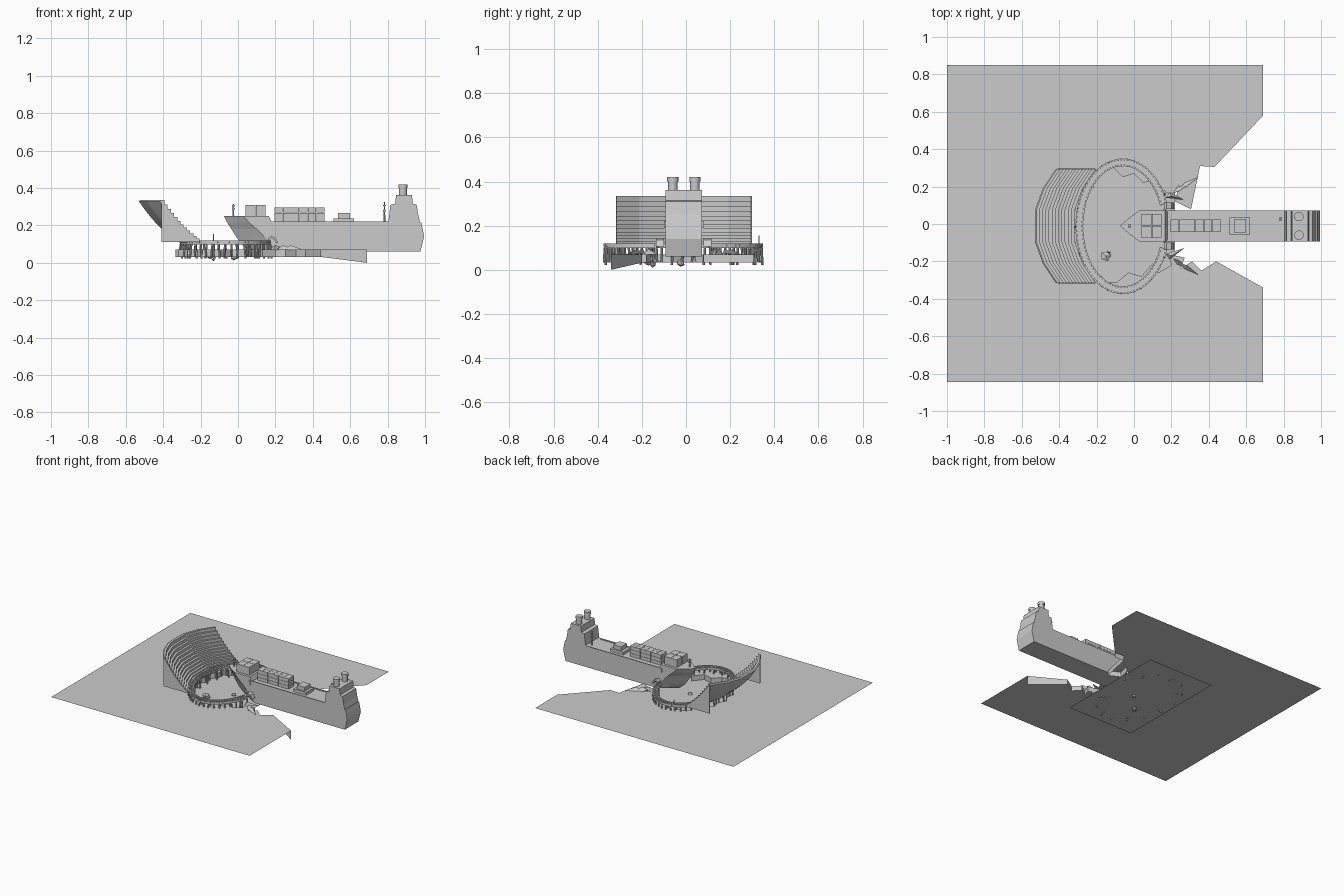
import bpy, bmesh, math, random
from mathutils import Vector

if "Cube" in bpy.data.objects:
    bpy.data.objects.remove(bpy.data.objects["Cube"])
random.seed(4)
YC = -0.01          # ship / arena centre line
ARENA = (-0.06, -0.012)


def make(name, verts, faces, fix=True):
    me = bpy.data.meshes.new(name)
    me.from_pydata(verts, [], faces)
    if fix:
        bm = bmesh.new()
        bm.from_mesh(me)
        bmesh.ops.recalc_face_normals(bm, faces=bm.faces)
        bm.to_mesh(me)
        bm.free()
    ob = bpy.data.objects.new(name, me)
    bpy.context.collection.objects.link(ob)
    return ob


def loft(name, rings):
    n = len(rings[0])
    verts = [p for r in rings for p in r]
    faces = [(k*n+i, k*n+(i+1) % n, (k+1)*n+(i+1) % n, (k+1)*n+i)
             for k in range(len(rings)-1) for i in range(n)]
    faces += [tuple(range(n)), tuple(range((len(rings)-1)*n, len(rings)*n))]
    return make(name, verts, faces)


def extrude_y(name, prof, y0, y1):
    return loft(name, [[(x, y, z) for x, z in prof] for y in (y0, y1)])


def box(name, x0, x1, y0, y1, z0, z1):
    return extrude_y(name, [(x0, z0), (x1, z0), (x1, z1), (x0, z1)], y0, y1)


def cyl(name, x, y, z0, z1, r0, r1=None, n=16, dx=0, dy=0):
    r1 = r0 if r1 is None else r1
    return loft(name, [[(x+ox+r*math.cos(2*math.pi*i/n), y+oy+r*math.sin(2*math.pi*i/n), z)
                        for i in range(n)]
                       for z, r, ox, oy in ((z0, r0, dx, dy), (z1, r1, 0, 0))])


def on_ring(a, rx, ry):
    return ARENA[0]+rx*math.cos(a), ARENA[1]+ry*math.sin(a)


# water sheet with a broken channel and a jagged basin under the arena
south = [(.69, -.34), (.44, -.2), (.36, -.25), (.31, -.2), (.25, -.24), (.27, -.18), (.18, -.16),
         (.2, -.22), (.13, -.26), (.1, -.21), (.04, -.28), (-.03, -.26), (-.09, -.31)]
west = [on_ring(math.radians(d), .245+.03*(k % 2), .32+.02*(k % 2))
        for k, d in enumerate(range(250, 110, -10))]
north = [(-.11, .3), (-.06, .25), (0, .27), (.05, .22), (.12, .24), (.14, .19), (.2, .15), (.24, .21),
         (.22, .12), (.305, .08), (.353, .31), (.43, .305), (.69, .58)]
coast = south+west+north
outer = [(.69, .85), (-1, .85), (-1, -.845), (.69, -.845)]
make("water_sheet", [(x, y, .07) for x, y in coast+outer], [tuple(range(len(coast)+4))], False)

# cliff skirt along the broken edge, deepest at the south-east corner
m = len(coast)-1
verts = [(x, y, .07) for x, y in coast[:m]]
verts += [(x, y, 0.0 if i == 0 else .032) for i, (x, y) in enumerate(coast[:m])]
make("broken_edge_wall", verts, [(i, i+1, m+i+1, m+i) for i in range(m-1)], False)

# basin floor
make("basin_floor", [(-.34, -.44, .032), (.22, -.44, .032), (.22, .44, .032), (-.34, .44, .032)],
     [(0, 1, 2, 3)], False)

# rocks
for x, y, z, r in ((-.15, -.17, .045, .032), (-.02, -.025, .03, .02), (-.13, -.15, .025, .015)):
    bm = bmesh.new()
    bmesh.ops.create_icosphere(bm, subdivisions=1, radius=r)
    for v in bm.verts:
        v.co = v.co*random.uniform(.7, 1.1)+Vector((x, y, z))
    me = bpy.data.meshes.new("rock")
    bm.to_mesh(me)
    bm.free()
    bpy.context.collection.objects.link(bpy.data.objects.new("rock", me))

# ring walkway, open where the ship breaks through
A0, A1, N = math.radians(20), math.radians(340), 80
angs = [A0+(A1-A0)*i/N for i in range(N+1)]


def section(a, ri, ro, z0, z1):
    (xi, yi), (xo, yo) = on_ring(a, .253-ri, .362-ri), on_ring(a, .253-ro, .362-ro)
    return [(xi, yi, z0), (xo, yo, z0), (xo, yo, z1), (xi, yi, z1)]


loft("ring_deck", [section(a, .036, .004, .098, .108) for a in angs])
for r, nm in ((.036, "inner_rail"), (.005, "outer_rail")):
    loft(nm, [section(a, r+.004, r-.004, .106, .119) for a in angs])
for a, b in zip(angs, angs[1:]):
    d = (b-a)*.25
    loft("deck_plank", [section(t, .042, 0, .107, .115) for t in (a+d, b-d)])
for i in range(0, N+1, 2):
    for r in ((.006, .034) if i % 4 else (.006,)):
        x, y = on_ring(angs[i], .253-r, .362-r)
        cyl("pile", x, y, .022 if i % 6 == 0 else .032, .1, .0055, n=8,
            dx=random.uniform(-.008, .008), dy=random.uniform(-.008, .008))
cyl("ring_post", -.13, .33, .11, .155, .003, n=6)

# curled broken deck ends beside the hull
for s in (1, -1):
    strip = [(.165, .112), (.16, .132), (.175, .143), (.2, .135), (.215, .105),
             (.205, .105), (.193, .125), (.177, .132), (.17, .126), (.175, .112)]
    extrude_y("torn_deck", strip, YC+s*.09, YC+s*.125)
    for k in range(3):
        x, y = .17+.04*k, YC+s*(.15+.025*k)
        make("shard", [(x, y, .075), (x+.1, y+s*random.uniform(-.04, .07), .068),
                       (x+.02, y+s*.03, .07), (x+.03, y+s*.01, .095)],
             [(0, 1, 2), (0, 1, 3), (1, 2, 3), (2, 0, 3)])

# curved grandstand: stepped profile swept along a faceted arc
arc = [(0, .295), (-.07, .19), (-.112, .075), (-.112, -.095), (-.07, -.21), (0, -.315)]
ROWS = 12


def slope(t):       # concave rake, steeper at the top
    return -.205-.205*t, .118+.217*(.62*t+.38*t*t)


steps = []
for k in range(ROWS):
    (x0, z0), (x1, z1) = slope(k/ROWS), slope((k+1)/ROWS)
    steps += [(x0, z0), (x0, z1), (x1, z1)]
under = [(x-.008, z-.006) for x, z in reversed(steps[::3]+[slope(1)])]
prof = steps+under
loft("grandstand_tiers", [[(x+dx, y, z) for x, z in prof] for dx, y in arc])
wall = [slope(k/8) for k in range(9)]+[(-.41, .11), (-.205, .11)]
for y in (.295, -.315):
    extrude_y("grandstand_end_wall", wall, y-.003, y+.003)

# ship hull with raked, flared bow
W = .083


def hull_level(z, tip, shoulder, back):
    mid = (tip+shoulder)/2
    return [(tip, YC, z), (mid, YC+W*.55, z), (shoulder, YC+W, z), (back, YC+W, z),
            (back, YC-W, z), (shoulder, YC-W, z), (mid, YC-W*.55, z)]


loft("ship_hull", [hull_level(*l) for l in ((.06, .07, .21, .975), (.10, .02, .18, .985),
                                            (.14, -.01, .14, .995), (.18, -.035, .1, .988),
                                            (.215, -.058, .06, .98))])
loft("forecastle", [hull_level(.215, -.058, .06, .18), hull_level(.25, -.075, .03, .165)])
for s in (1, -1):
    y = YC+s*(W-.004)
    box("bulwark", .17, .8, y-.004, y+.004, .21, .222)
box("forecastle_bulkhead", .155, .172, YC-W-.006, YC+W+.006, .19, .222)

# stern superstructure, stepped profile over the full beam
extrude_y("superstructure", [(.77, .21), (.805, .225), (.815, .31), (.84, .315), (.845, .362), (.93, .362),
                             (.935, .315), (.955, .31), (.965, .25), (.975, .21)], YC-W, YC+W)
for s in (1, -1):
    y = YC+s*.05
    cyl("funnel", .882, y, .355, .405, .021, n=20)
    cyl("funnel_cap", .882, y, .4, .42, .025, n=20)

# deck cargo
for i in range(2):
    for j in (0, 1):
        box("fore_crate", .04+.055*i, .093+.055*i, YC-.064+.065*j, YC-.002+.065*j, .25, .31)
for i in range(6):
    for j in range(2):
        for k in range(3):
            box("container", .195+.0447*i, .238+.0447*i, YC-.034+.034*j, YC-.001+.034*j,
                .212+.028*k, .2385+.028*k)
box("hatch_base", .51, .62, YC-.046, YC+.046, .21, .237)
box("hatch_top", .535, .6, YC-.035, YC+.035, .237, .267)

# masts with cross bars
for x, y, z0, z1 in ((-.025, YC, .25, .315), (.783, .027, .215, .325)):
    cyl("mast", x, y, z0, z1, .005, .003, n=8)
    for t in (.55, .8):
        z = z0+(z1-z0)*t
        box("mast_bar", x-.008, x+.008, y-.008, y+.008, z, z+.006)
